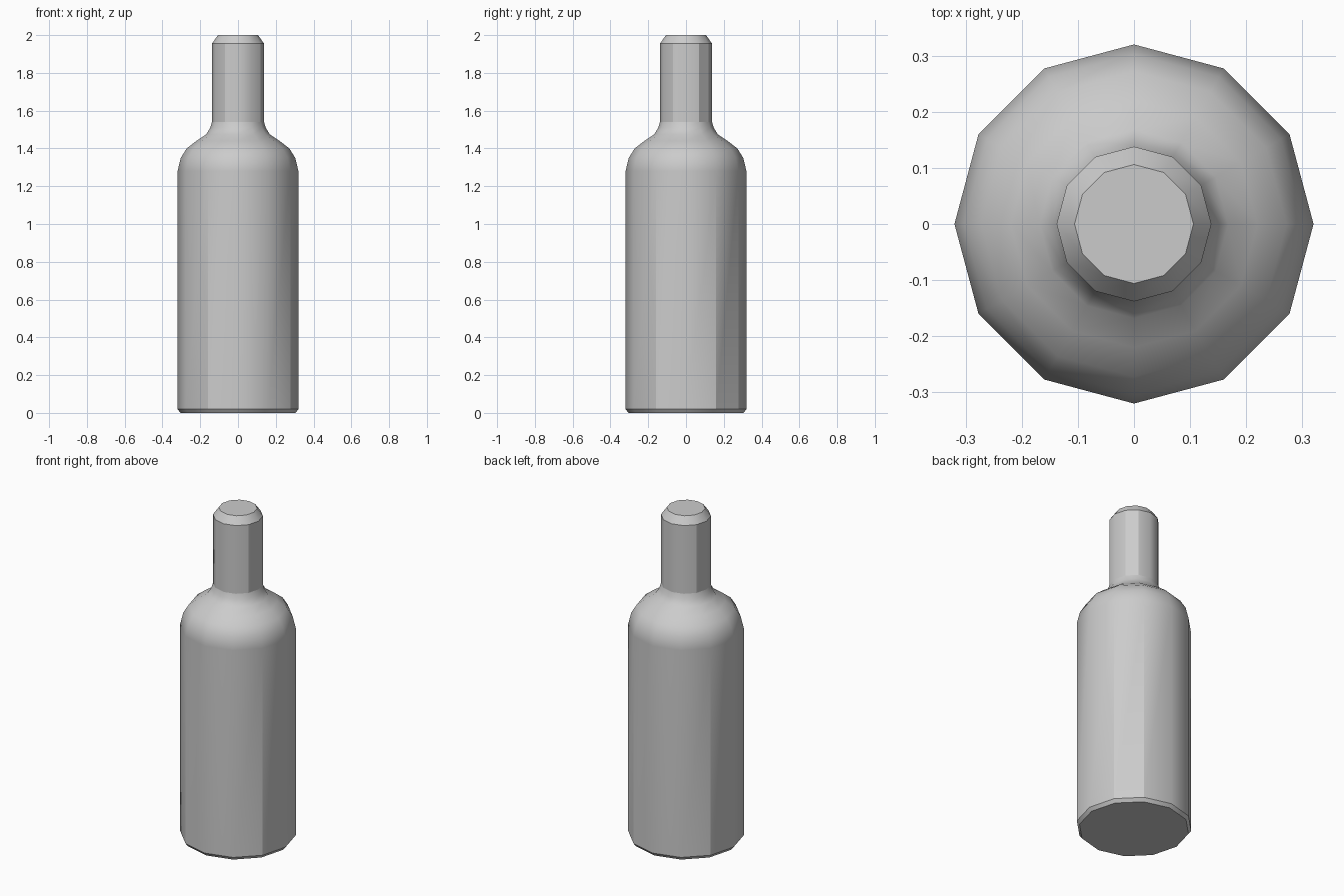
import bpy
import bmesh
import math

cube = bpy.data.objects.get("Cube")
if cube:
    bpy.data.objects.remove(cube, do_unlink=True)

SIDES = 12

# Plain grey
grey = bpy.data.materials.new("plain_grey")
grey.use_nodes = True
grey.diffuse_color = (0.6, 0.6, 0.6, 1)
grey.node_tree.nodes["Principled BSDF"].inputs["Base Color"].default_value = grey.diffuse_color

# Bottle outline from base to tip: radius, height, whether the ring is a hard edge
profile = [
    (0.305, 0.0, True), (0.32, 0.02, True),
    (0.32, 1.28, False), (0.303, 1.35, False), (0.272, 1.40, False),
    (0.22, 1.44, False), (0.168, 1.475, False), (0.147, 1.51, False),
    (0.138, 1.54, True), (0.138, 1.955, True), (0.106, 2.0, True),
]

bm = bmesh.new()
rings = []
for radius, height, hard in profile:
    rings.append([bm.verts.new((radius * math.cos(math.tau * i / SIDES),
                                radius * math.sin(math.tau * i / SIDES),
                                height)) for i in range(SIDES)])

# Walls between the rings, then the base and the tip
for low, high in zip(rings, rings[1:]):
    for i in range(SIDES):
        j = (i + 1) % SIDES
        bm.faces.new((low[i], low[j], high[j], high[i]))
bm.faces.new(rings[0][::-1])
bm.faces.new(rings[-1])
for face in bm.faces:
    face.smooth = True

# Hard rings at the base, neck and tip
for ring, (radius, height, hard) in zip(rings, profile):
    for i in range(SIDES):
        if hard:
            bm.edges.get((ring[i], ring[(i + 1) % SIDES])).smooth = False

# Hard upright edges along the body and the neck
for low, high in zip(rings, rings[1:]):
    if high[0].co.z - low[0].co.z > 0.3:
        for i in range(SIDES):
            if i % 3 == 2 or i == 1:
                bm.edges.get((low[i], high[i])).smooth = False

mesh = bpy.data.meshes.new("bottle")
bm.to_mesh(mesh)
bm.free()
mesh.materials.append(grey)
bottle = bpy.data.objects.new("bottle", mesh)
bpy.context.collection.objects.link(bottle)

# Keep the long walls flat and the shoulder smooth
weighted = bottle.modifiers.new("weighted_normals", "WEIGHTED_NORMAL")
weighted.keep_sharp = True
